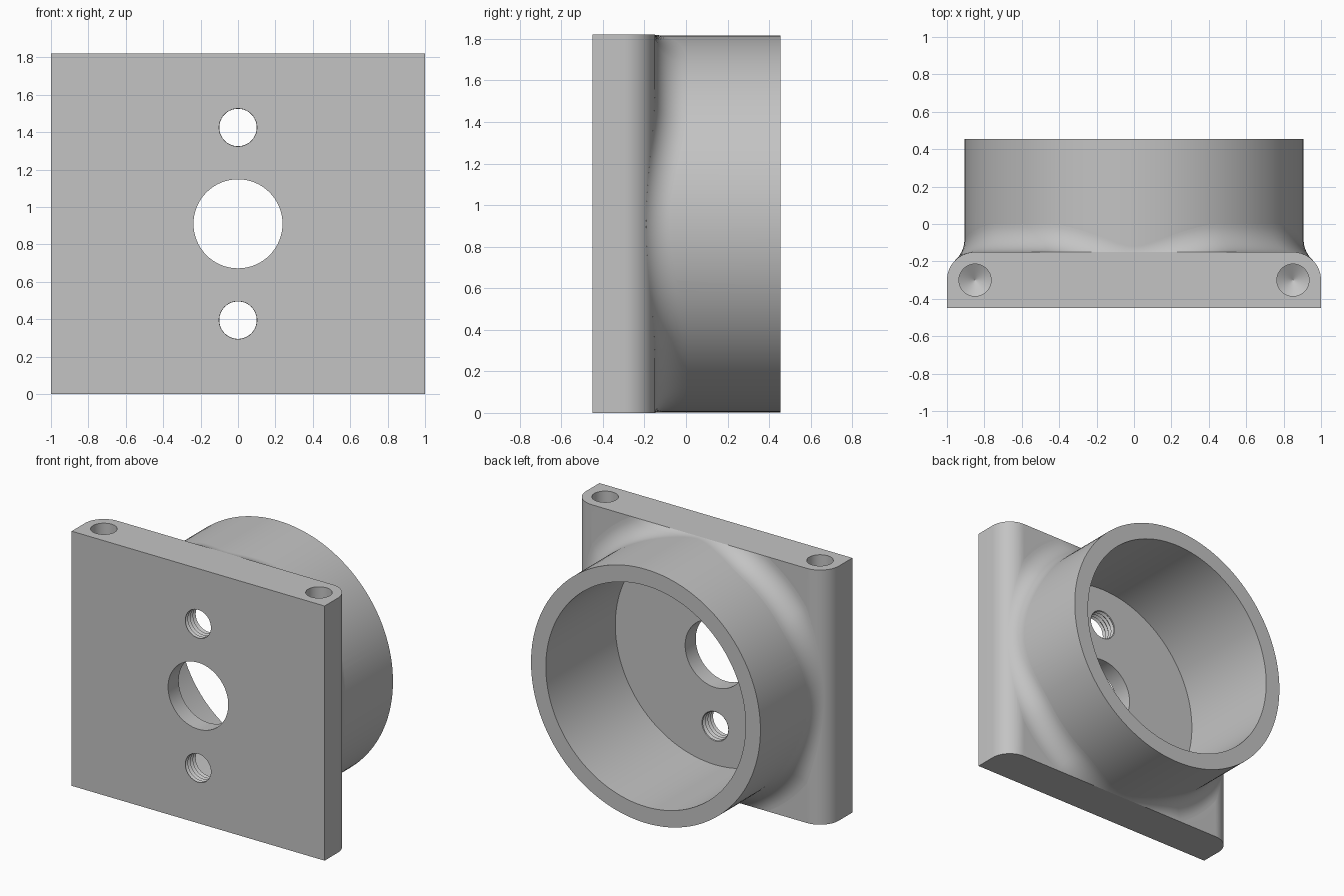
import bpy, bmesh, math
from mathutils import Vector

if "Cube" in bpy.data.objects:
    bpy.data.objects.remove(bpy.data.objects["Cube"])

H = 0.91            # half height of the plate and height of the bore axis
R_OUT, R_IN = 0.907, 0.79
Y0, Y1 = -0.45, 0.455
CX, CY, RC = 0.85, -0.30, 0.15   # rounded plate corner: centre and radius
RF = 0.15           # blend radius between collar and plate

grey = bpy.data.materials.new("grey")
grey.diffuse_color = (0.55, 0.55, 0.55, 1)
grey.use_nodes = True
grey.node_tree.nodes["Principled BSDF"].inputs["Base Color"].default_value = grey.diffuse_color


def make(name, bm):
    bmesh.ops.recalc_face_normals(bm, faces=bm.faces)
    me = bpy.data.meshes.new(name)
    bm.to_mesh(me)
    bm.free()
    ob = bpy.data.objects.new(name, me)
    bpy.context.collection.objects.link(ob)
    return ob


def skin(name, rings, closed=False):
    """Join rings of points into a solid, capping the ends unless closed."""
    bm = bmesh.new()
    vs = [[bm.verts.new(p) for p in ring] for ring in rings]
    n = len(vs[0])
    pairs = list(zip(vs, vs[1:])) + ([(vs[-1], vs[0])] if closed else [])
    for a, b in pairs:
        for i in range(n):
            j = (i + 1) % n
            bm.faces.new((a[i], a[j], b[j], b[i]))
    if not closed:
        bm.faces.new(vs[0])
        bm.faces.new(vs[-1])
    return make(name, bm)


def lathe(name, profile, x, other, axis='Y', seg=48):
    """Turn (radius, position) pairs about a y or z axis."""
    rings = []
    for r, t in profile:
        ring = []
        for k in range(seg):
            a = 2 * math.pi * k / seg
            u, v = x + r * math.cos(a), other + r * math.sin(a)
            ring.append((u, t, v) if axis == 'Y' else (u, v, t))
        rings.append(ring)
    return skin(name, rings)


# Plate with two rounded rear corners
outline = [(-1, Y0), (1, Y0)]
outline += [(CX + RC * math.cos(a), CY + RC * math.sin(a))
            for a in (math.pi / 2 * k / 14 for k in range(15))]
outline += [(-CX + RC * math.cos(a), CY + RC * math.sin(a))
            for a in (math.pi / 2 * (1 + k / 14) for k in range(15))]
body = skin("plate_and_collar", [[(x, y, z) for x, y in outline] for z in (0, 2 * H)])

# Round collar, bore and holes
collar = lathe("collar", [(R_OUT, -0.40), (R_OUT, Y1)], 0, H, seg=128)
cutters = [
    lathe("bore_cutter", [(R_IN, -0.33), (R_IN, 0.6)], 0, H, seg=128),
    lathe("centre_hole_cutter", [(0.238, -0.6), (0.238, -0.2)], 0, H, seg=64),
]
thread = [(0.1 if k % 2 == 0 else 0.114, -0.48 + 0.0145 * k) for k in range(15)]
for s in (-1, 1):
    cutters.append(lathe("threaded_hole_cutter", thread, 0, H + s * 0.515))
    drill = [(0.0015, 1.36), (0.086, 1.41), (0.086, 2.0)]
    cutters.append(lathe("top_hole_cutter", drill, s * CX, CY, 'Z'))

for tool, op in [(collar, 'UNION')] + [(c, 'DIFFERENCE') for c in cutters]:
    m = body.modifiers.new(tool.name, 'BOOLEAN')
    m.object, m.operation, m.solver = tool, op, 'EXACT'
dg = bpy.context.evaluated_depsgraph_get()
result = bpy.data.meshes.new_from_object(body.evaluated_get(dg))
body.modifiers.clear()
body.data = result
for tool in [collar] + cutters:
    bpy.data.objects.remove(tool)


# Rolling-ball blend between collar and plate
def blend_section(ang, steps=12):
    out = Vector((math.cos(ang), 0, math.sin(ang)))
    x, z = out.x * (R_OUT + RF), out.z * (R_OUT + RF)
    px, pz = max(-CX, min(CX, x)), max(-H, min(H, z))
    dx, dz = x - px, z - pz
    reach = math.sqrt(max(0, RF ** 2 - dz ** 2))
    yc = CY + math.sqrt((RC + reach) ** 2 - dx ** 2)
    ball = Vector((x, yc, z))
    away = Vector((dx, yc - CY, 0)).normalized()
    touch = Vector((px, CY, pz)) + away * RC
    a, b = -out, (touch - ball).normalized()
    arc = [ball + RF * a.slerp(b, k / steps) for k in range(steps + 1)]
    hidden = [out * 0.85 + Vector((0, y, 0)) for y in (-0.25, yc)]
    return [p + Vector((0, 0, H)) for p in arc] + \
           [p + Vector((0, 0, H)) for p in hidden]


blend = skin("collar_blend", [blend_section(2 * math.pi * k / 128) for k in range(128)],
             closed=True)

# Colour and shading
for ob in (body, blend):
    ob.data.materials.clear()
    ob.data.materials.append(grey)
    for p in ob.data.polygons:
        p.material_index = 0
    bpy.ops.object.select_all(action='DESELECT')
    ob.select_set(True)
    bpy.context.view_layer.objects.active = ob
    bpy.ops.object.shade_smooth_by_angle(angle=math.radians(30))
